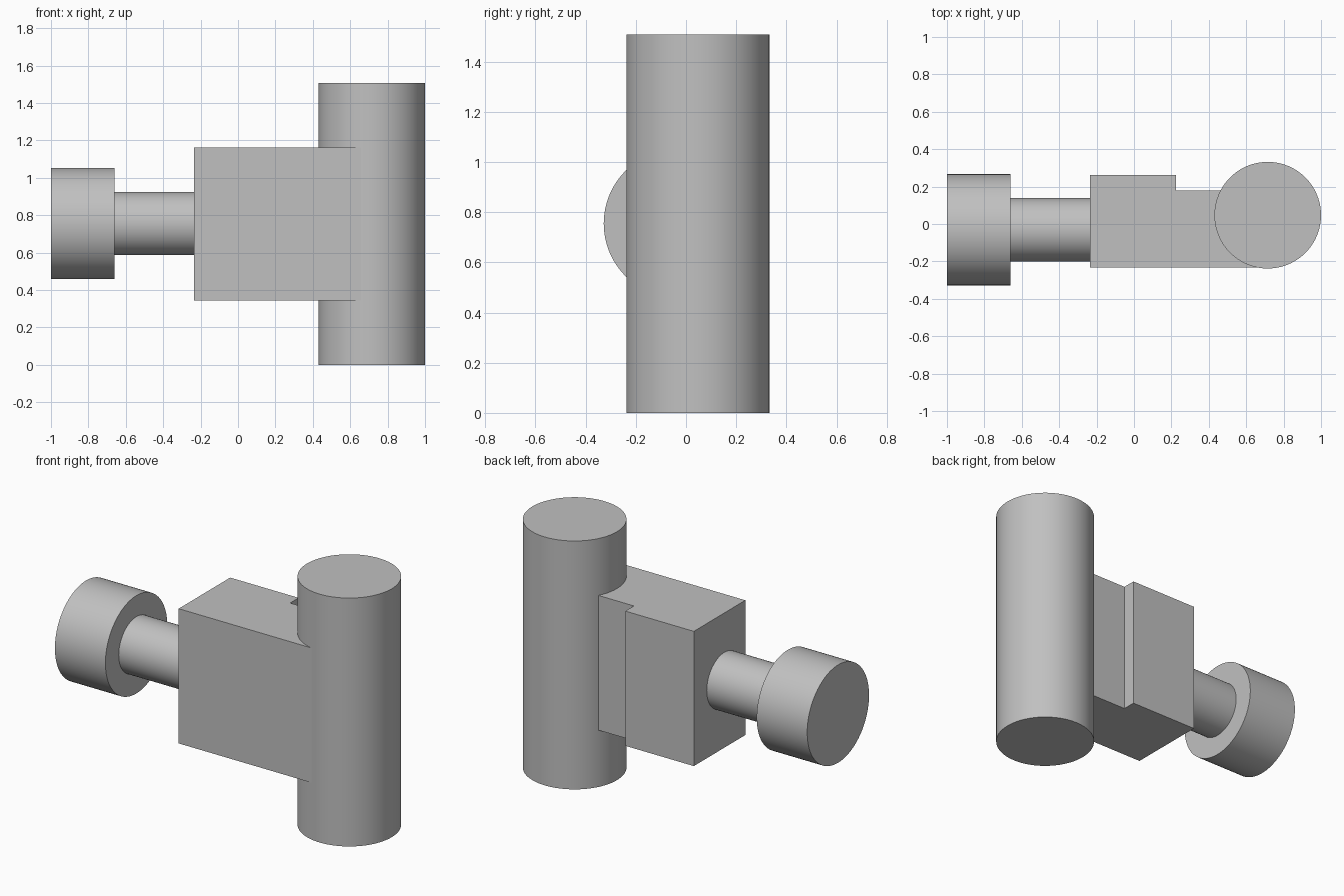
import bpy, bmesh, math
from mathutils import Matrix, Vector

cube = bpy.data.objects.get("Cube")
if cube:
    bpy.data.objects.remove(cube, do_unlink=True)

# Single plain grey for every part
GREY = (0.53, 0.53, 0.53, 1.0)
grey = bpy.data.materials.new("plain_grey")
grey.use_nodes = True
grey.diffuse_color = GREY
grey.node_tree.nodes["Principled BSDF"].inputs["Base Color"].default_value = GREY


def finish(name, bm):
    bmesh.ops.recalc_face_normals(bm, faces=bm.faces)
    mesh = bpy.data.meshes.new(name)
    bm.to_mesh(mesh)
    bm.free()
    mesh.materials.append(grey)
    obj = bpy.data.objects.new(name, mesh)
    bpy.context.collection.objects.link(obj)
    bpy.ops.object.select_all(action='DESELECT')
    obj.select_set(True)
    bpy.context.view_layer.objects.active = obj
    bpy.ops.object.shade_smooth_by_angle(angle=math.radians(30))
    return obj


def rod(name, start, end, radius):
    """Capped cylinder between two points."""
    a, b = Vector(start), Vector(end)
    turn = (b - a).to_track_quat('Z', 'Y').to_matrix().to_4x4()
    bm = bmesh.new()
    bmesh.ops.create_cone(bm, cap_ends=True, segments=96, radius1=radius,
                          radius2=radius, depth=(b - a).length,
                          matrix=Matrix.Translation((a + b) / 2) @ turn)
    return finish(name, bm)


def prism(name, outline, z0, z1):
    """Outline in plan, extruded upward."""
    bm = bmesh.new()
    face = bm.faces.new([bm.verts.new((x, y, z0)) for x, y in outline])
    top = bmesh.ops.extrude_face_region(bm, geom=[face])["geom"]
    bmesh.ops.translate(bm, vec=(0, 0, z1 - z0),
                        verts=[v for v in top if isinstance(v, bmesh.types.BMVert)])
    return finish(name, bm)


# Upright cylinder
rod("upright_cylinder", (0.715, 0.047, 0), (0.715, 0.047, 1.508), 0.285)

# Stepped block, notched at the back, running into the cylinder
prism("stepped_block",
      [(-0.236, -0.232), (0.70, -0.232), (0.70, 0.18),
       (0.224, 0.18), (0.224, 0.262), (-0.236, 0.262)], 0.345, 1.163)

# Side shaft and round knob
AXIS_Y, AXIS_Z = -0.031, 0.755
rod("side_shaft", (-0.67, AXIS_Y, AXIS_Z), (-0.22, AXIS_Y, AXIS_Z), 0.169)
rod("round_knob", (-1.0, AXIS_Y, AXIS_Z), (-0.661, AXIS_Y, AXIS_Z), 0.297)
